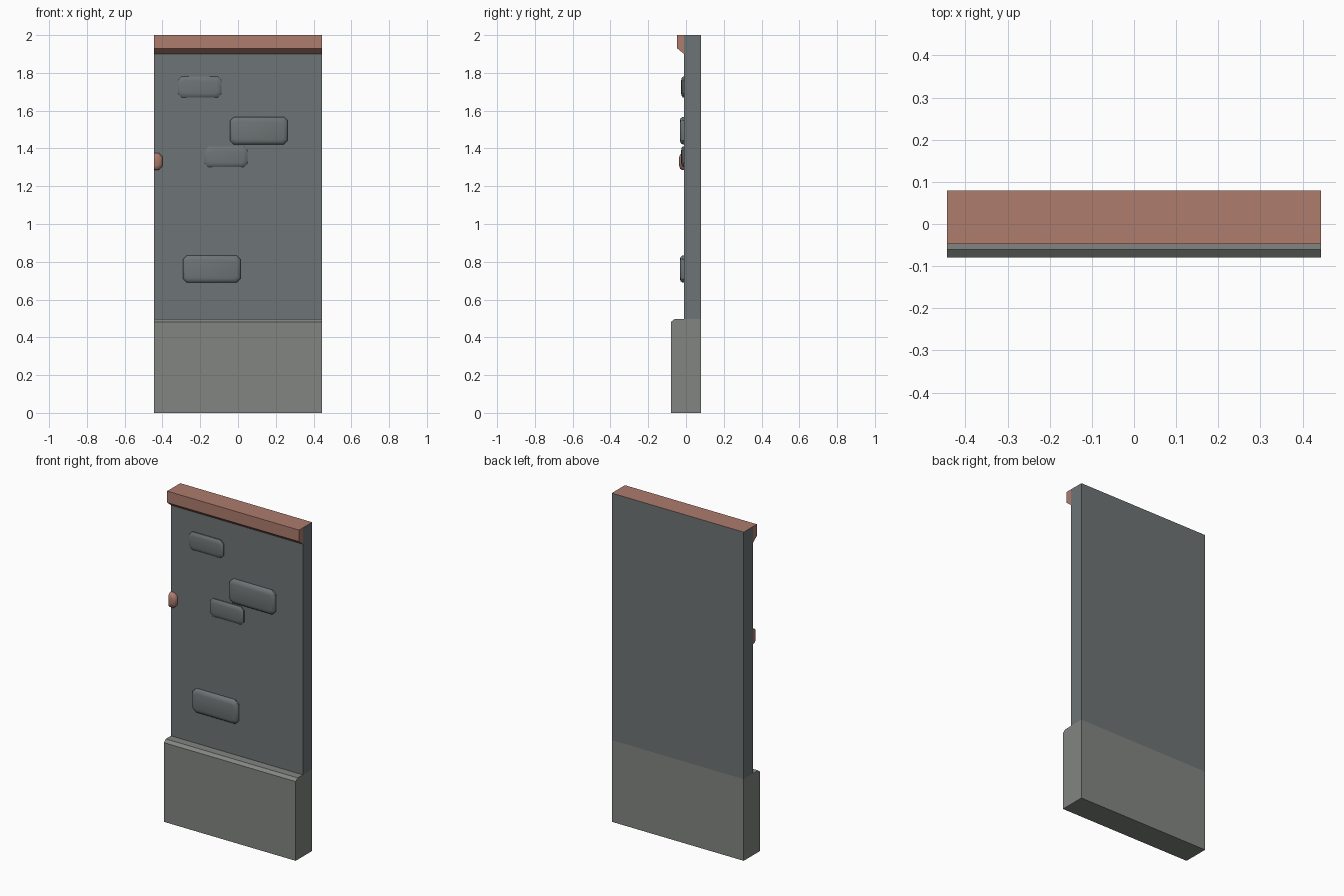
import bpy, bmesh, math

if "Cube" in bpy.data.objects:
    bpy.data.objects.remove(bpy.data.objects["Cube"])

HALF = 0.444     # half width of the wall
FACE = -0.01     # y of the plaster front


def material(name, rgb):
    m = bpy.data.materials.new(name)
    m.diffuse_color = (*rgb, 1)
    m.use_nodes = True
    m.node_tree.nodes["Principled BSDF"].inputs["Base Color"].default_value = m.diffuse_color
    return m


STONE = material("stone", (0.22, 0.235, 0.22))
PLASTER = material("plaster", (0.155, 0.175, 0.18))
CLAY = material("clay", (0.42, 0.2, 0.155))


def finish(name, bm, mat):
    bmesh.ops.remove_doubles(bm, verts=bm.verts, dist=1e-5)
    me = bpy.data.meshes.new(name)
    bm.to_mesh(me)
    bm.free()
    me.materials.append(mat)
    ob = bpy.data.objects.new(name, me)
    bpy.context.collection.objects.link(ob)
    return ob


def extrude(name, profile, mat, skip=(), caps=True):
    """Run a (y, z) profile along x; edges listed in skip stay open."""
    bm = bmesh.new()
    left = [bm.verts.new((-HALF, y, z)) for y, z in profile]
    right = [bm.verts.new((HALF, y, z)) for y, z in profile]
    n = len(profile)
    for i in range(n):
        if i not in skip:
            j = (i + 1) % n
            bm.faces.new((left[i], right[i], right[j], left[j]))
    if caps:
        bm.faces.new(left)
        bm.faces.new(right[::-1])
    return finish(name, bm, mat)


def brick(name, x0, x1, z0, z1, front, mat):
    """Raised block with cut corners and a rounded front, clipped at the wall end."""
    bm = bmesh.new()
    depth = FACE - front
    rings = []
    for inset, y, c in ((0, FACE, 0.02), (0, front + depth * 0.6, 0.02),
                        (0.007, front + depth * 0.2, 0.018), (0.022, front, 0.012)):
        a, b, d, e = x0 + inset, x1 - inset, z0 + inset, z1 - inset
        pts = [(a + c, d), (b - c, d), (b, d + c), (b, e - c),
               (b - c, e), (a + c, e), (a, e - c), (a, d + c)]
        rings.append([bm.verts.new((max(x, -HALF), y, z)) for x, z in pts])
    for o, i in zip(rings, rings[1:]):
        for k in range(8):
            m = (k + 1) % 8
            bm.faces.new((o[k], o[m], i[m], i[k]))
    bm.faces.new(rings[-1])
    ob = finish(name, bm, mat)
    bpy.ops.object.select_all(action='DESELECT')
    ob.select_set(True)
    bpy.context.view_layer.objects.active = ob
    bpy.ops.object.shade_smooth_by_angle(angle=math.radians(40))


# Stone plinth with chamfered upper edge
extrude("plinth", [(-0.079, 0), (-0.079, 0.482), (-0.06, 0.497), (FACE, 0.497),
                   (0.079, 0.497), (0.079, 0)], STONE, skip={3})

# Plastered wall panel, open where it meets plinth and cap
extrude("wall_panel", [(FACE, 0.497), (FACE, 2), (0.079, 2), (0.079, 0.497)],
        PLASTER, skip={1, 3})

# Clay coping: front moulding and flat top
extrude("top_moulding", [(FACE, 1.90), (-0.047, 1.93), (-0.047, 2), (FACE, 2)],
        CLAY, skip={3})
extrude("top_cap", [(FACE, 2), (0.079, 2)], CLAY, skip={1}, caps=False)

# Exposed bricks
for i, b in enumerate([(-0.318, -0.087, 1.67, 1.78, -0.026),
                       (-0.043, 0.263, 1.422, 1.567, -0.033),
                       (-0.178, 0.05, 1.302, 1.411, -0.026),
                       (-0.292, 0.014, 0.69, 0.833, -0.033)]):
    brick(f"brick_{i + 1}", *b, PLASTER)

# Clay brick cut off by the left end of the wall
brick("edge_brick", -0.60, -0.40, 1.285, 1.375, -0.036, CLAY)
